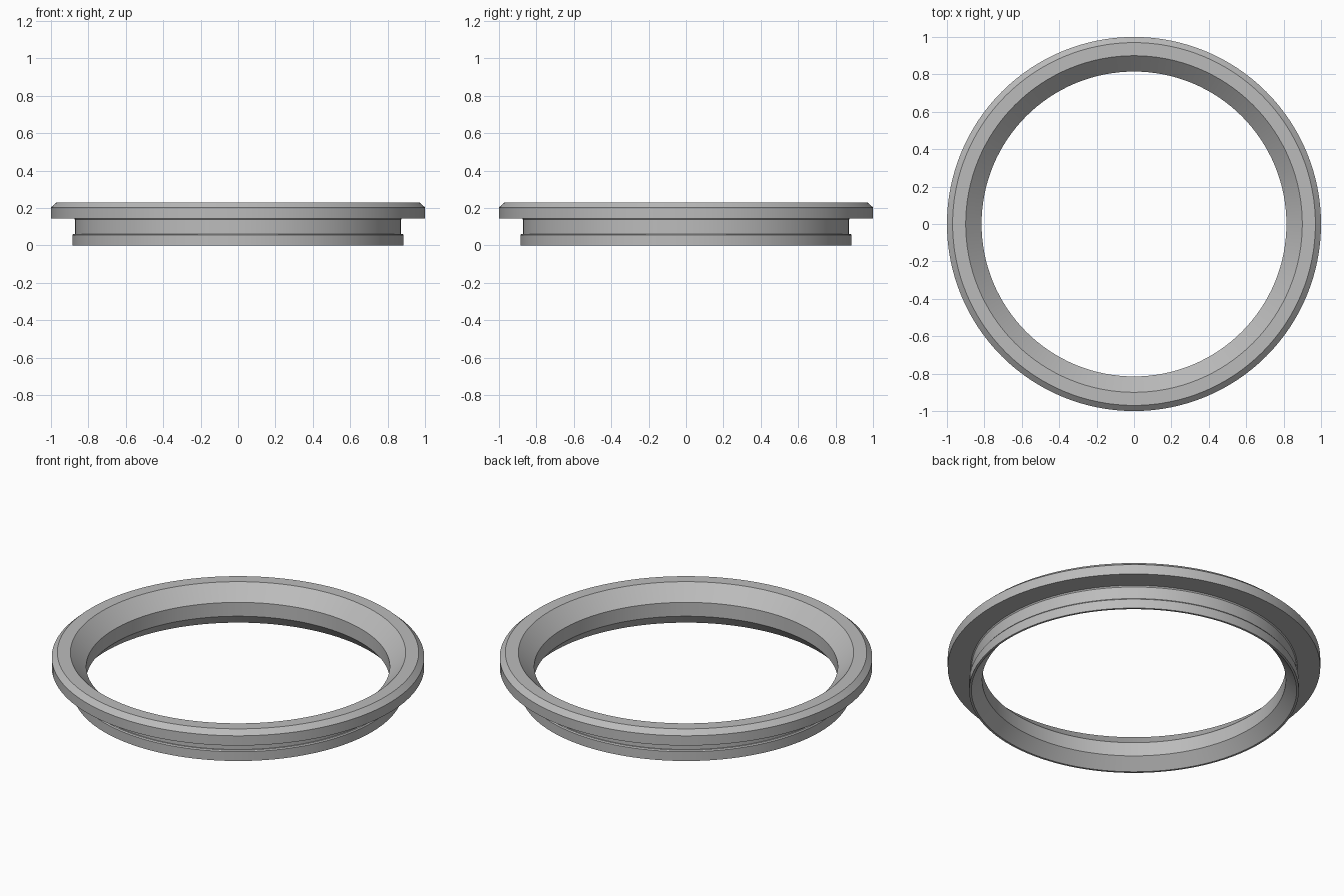
import bpy
import bmesh
import math
from mathutils import Matrix, Vector

cube = bpy.data.objects.get("Cube")
if cube:
    bpy.data.objects.remove(cube, do_unlink=True)

SEGMENTS = 128

# Single plain metal colour
metal = bpy.data.materials.new("grey_metal")
metal.use_nodes = True
colour = (0.5, 0.5, 0.5, 1.0)
metal.diffuse_color = colour
metal.node_tree.nodes["Principled BSDF"].inputs["Base Color"].default_value = colour

# Closed cross-section as (radius, height)
profile = [
    (0.873, 0.0), (0.885, 0.0),                    # thin foot edge
    (0.885, 0.055), (0.88, 0.062), (0.872, 0.062),  # retaining lip
    (0.872, 0.138), (0.877, 0.145),                # groove wall
    (1.0, 0.145), (1.0, 0.203), (0.97, 0.23),      # flange with bevelled rim
    (0.90, 0.23),                                  # flat top
    (0.815, 0.147), (0.815, 0.065),                # funnel and bore
]


def lathe(name, section, material):
    """Revolve a closed cross-section around the z axis."""
    bm = bmesh.new()
    rings = []
    for i in range(SEGMENTS):
        turn = Matrix.Rotation(math.tau * i / SEGMENTS, 3, "Z")
        rings.append([bm.verts.new(turn @ Vector((r, 0, z))) for r, z in section])
    for i, ring in enumerate(rings):
        following = rings[(i + 1) % SEGMENTS]
        for j in range(len(section)):
            k = (j + 1) % len(section)
            bm.faces.new((ring[j], following[j], following[k], ring[k]))
    bmesh.ops.recalc_face_normals(bm, faces=bm.faces)
    mesh = bpy.data.meshes.new(name)
    bm.to_mesh(mesh)
    bm.free()
    mesh.materials.append(material)
    obj = bpy.data.objects.new(name, mesh)
    bpy.context.collection.objects.link(obj)
    return obj


ring = lathe("flanged_ring", profile, metal)
bpy.ops.object.select_all(action="DESELECT")
ring.select_set(True)
bpy.context.view_layer.objects.active = ring
bpy.ops.object.shade_smooth_by_angle(angle=math.radians(25))
